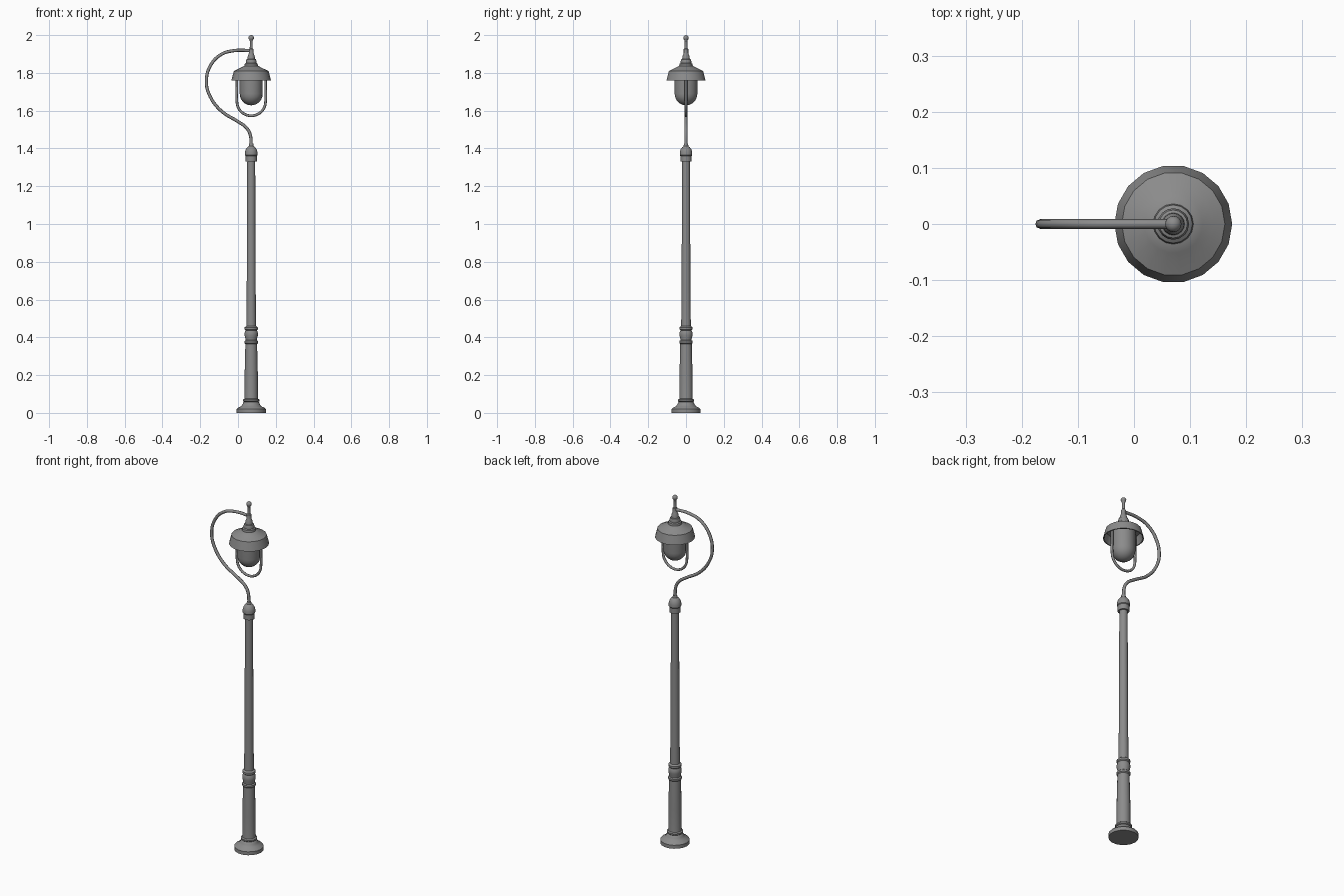
import bpy, bmesh
from math import sin, cos, pi, radians

if "Cube" in bpy.data.objects:
    bpy.data.objects.remove(bpy.data.objects["Cube"])

AX = 0.07      # x of the post axis
SIDES = 18

# Dark grey painted metal
metal = bpy.data.materials.new("dark_grey")
metal.diffuse_color = (0.26, 0.26, 0.26, 1)
metal.use_nodes = True
metal.node_tree.nodes["Principled BSDF"].inputs["Base Color"].default_value = metal.diffuse_color


def finish(ob, angle=35):
    """Dark material and smooth shading with sharp edges kept."""
    ob.data.materials.clear()
    ob.data.materials.append(metal)
    bpy.ops.object.select_all(action='DESELECT')
    ob.select_set(True)
    bpy.context.view_layer.objects.active = ob
    bpy.ops.object.shade_smooth_by_angle(angle=radians(angle))


def lathe(name, profile, n=SIDES):
    """Revolve (radius, z) points around the post axis; radius 0 closes to a pole."""
    bm = bmesh.new()
    rings = []
    for r, z in profile:
        count = n if r > 0 else 1
        rings.append([bm.verts.new((AX + r * cos(2 * pi * i / n), r * sin(2 * pi * i / n), z))
                      for i in range(count)])
    for a, b in zip(rings, rings[1:]):
        for i in range(n):
            j = (i + 1) % n
            quad = [a[i % len(a)], a[j % len(a)], b[j % len(b)], b[i % len(b)]]
            bm.faces.new(list(dict.fromkeys(quad)))
    bmesh.ops.recalc_face_normals(bm, faces=bm.faces)
    me = bpy.data.meshes.new(name)
    bm.to_mesh(me)
    bm.free()
    ob = bpy.data.objects.new(name, me)
    bpy.context.collection.objects.link(ob)
    finish(ob)
    return ob


def tube(name, points, radius):
    """Round bar through (x, z) points in the y = 0 plane."""
    cu = bpy.data.curves.new(name, 'CURVE')
    cu.dimensions = '3D'
    cu.bevel_depth = radius
    cu.bevel_resolution = 2
    cu.resolution_u = 5
    cu.use_fill_caps = True
    sp = cu.splines.new('BEZIER')
    sp.bezier_points.add(len(points) - 1)
    for p, (x, z) in zip(sp.bezier_points, points):
        p.co = (x, 0, z)
        p.handle_left_type = p.handle_right_type = 'AUTO'
    ob = bpy.data.objects.new(name, cu)
    bpy.context.collection.objects.link(ob)
    bpy.ops.object.select_all(action='DESELECT')
    ob.select_set(True)
    bpy.context.view_layer.objects.active = ob
    bpy.ops.object.convert(target='MESH')
    finish(bpy.context.view_layer.objects.active, 50)


# Foot and thick lower column with its mouldings
lathe("base_column", [
    (0, 0), (0.077, 0), (0.077, 0.02), (0.072, 0.026), (0.055, 0.034), (0.046, 0.045),
    (0.042, 0.055), (0.038, 0.058), (0.043, 0.062), (0.043, 0.07), (0.036, 0.075),
    (0.035, 0.085), (0.035, 0.2), (0.031, 0.365), (0.036, 0.37), (0.036, 0.38),
    (0.03, 0.385), (0.031, 0.395), (0.035, 0.41), (0.035, 0.425), (0.03, 0.437),
    (0.035, 0.442), (0.035, 0.453), (0.026, 0.46), (0, 0.46)])

# Slim tapered shaft
lathe("shaft", [(0, 0.455), (0.026, 0.455), (0.024, 0.62), (0.021, 1.335), (0, 1.335)])

# Cap on top of the shaft
lathe("shaft_cap", [
    (0, 1.33), (0.03, 1.33), (0.03, 1.36), (0.033, 1.364), (0.033, 1.38),
    (0.029, 1.395), (0.02, 1.407), (0.013, 1.412), (0.011, 1.425), (0, 1.425)])

# Swan-neck arm
tube("arm", [
    (AX, 1.41), (0.064, 1.475), (0.045, 1.509), (0.0, 1.542), (-0.087, 1.597),
    (-0.148, 1.676), (-0.1675, 1.755), (-0.145, 1.84), (-0.09, 1.897),
    (-0.02, 1.918), (AX, 1.918)], 0.0085)

# Finial rod, ball and stepped collar above the shade
ball = [(0.0145 * sin(pi * t / 8), 1.9855 - 0.0145 * cos(pi * t / 8)) for t in range(2, 8)]
lathe("finial", [
    (0, 1.82), (0.036, 1.82), (0.036, 1.838), (0.034, 1.848), (0.028, 1.852),
    (0.028, 1.862), (0.025, 1.872), (0.02, 1.874), (0.019, 1.886), (0.014, 1.9),
    (0.012, 1.906), (0.012, 1.926),
    (0.008, 1.93), (0.007, 1.968)] + ball + [(0, 2.0)], 16)

# Hollow shade
lathe("shade", [
    (0, 1.838), (0.037, 1.837), (0.052, 1.829), (0.07, 1.82), (0.092, 1.81),
    (0.105, 1.76), (0.099, 1.76), (0.087, 1.803), (0, 1.815)])

# Glass bowl with rounded bottom
bowl = [(0.061 * sin(pi / 2 * t / 6), 1.69 - 0.062 * cos(pi / 2 * t / 6)) for t in range(7)]
lathe("glass_bowl", bowl + [(0.061, 1.81), (0, 1.81)])

# Guard hoop below the shade
arc = [(AX - 0.076 * cos(pi * t / 8), 1.649 - 0.076 * sin(pi * t / 8)) for t in range(9)]
tube("guard_hoop", [(AX - 0.076, 1.808), (AX - 0.076, 1.73)] + arc
     + [(AX + 0.076, 1.73), (AX + 0.076, 1.808)], 0.007)
